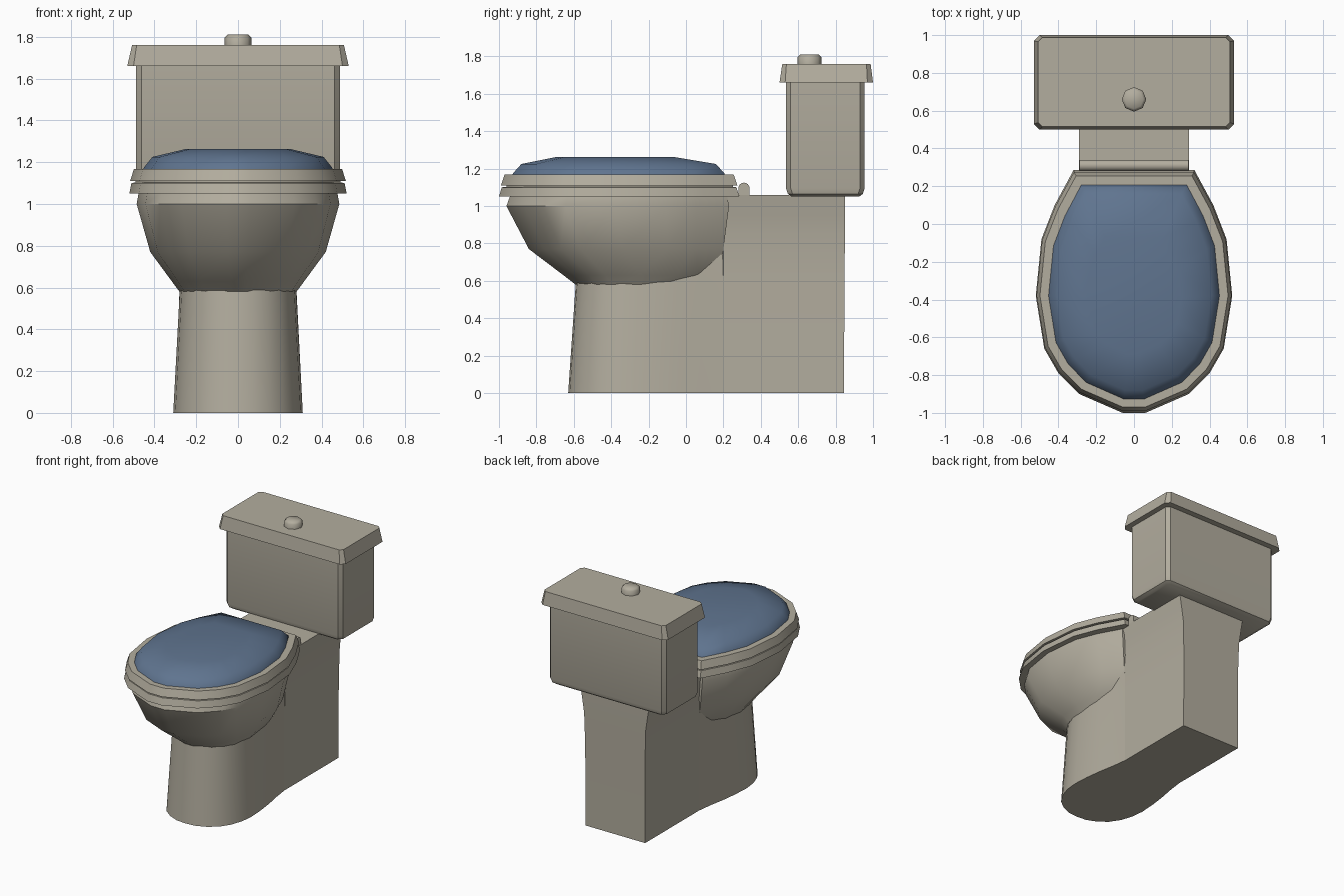
import bpy, bmesh, math

if "Cube" in bpy.data.objects:
    bpy.data.objects.remove(bpy.data.objects["Cube"])


def material(name, rgb):
    m = bpy.data.materials.new(name)
    m.diffuse_color = (*rgb, 1)
    m.use_nodes = True
    m.node_tree.nodes["Principled BSDF"].inputs["Base Color"].default_value = m.diffuse_color
    return m


CERAMIC = material("warm ceramic", (0.45, 0.42, 0.345))
BLUE = material("slate blue", (0.115, 0.175, 0.275))


def loft(name, rings, mat, smooth=30):
    """Skin a stack of equal-length closed rings and cap both ends."""
    bm = bmesh.new()
    vs = [[bm.verts.new(p) for p in r] for r in rings]
    n = len(vs[0])
    for a, b in zip(vs, vs[1:]):
        for i in range(n):
            j = (i + 1) % n
            bm.faces.new((a[i], a[j], b[j], b[i]))
    bm.faces.new(vs[0][::-1])
    bm.faces.new(vs[-1])
    bmesh.ops.recalc_face_normals(bm, faces=bm.faces)
    me = bpy.data.meshes.new(name)
    bm.to_mesh(me)
    bm.free()
    me.materials.append(mat)
    ob = bpy.data.objects.new(name, me)
    bpy.context.collection.objects.link(ob)
    bpy.ops.object.select_all(action='DESELECT')
    ob.select_set(True)
    bpy.context.view_layer.objects.active = ob
    bpy.ops.object.shade_smooth_by_angle(angle=math.radians(smooth))
    return ob


def mirrored(half):
    """Close a right-hand outline with its mirror image."""
    return half + [(-x, y) for x, y in reversed(half) if x > 1e-6]


# Seat plan, shared by the bowl, seat, lid rim and lid panel
SEAT = mirrored([(0.06, -1.0), (0.29, -0.90), (0.40, -0.79), (0.475, -0.66),
                 (0.52, -0.38), (0.49, -0.08), (0.42, 0.10), (0.32, 0.285)])


def seat_ring(hw, front, back, z):
    return [(x * hw / 0.52, front + (y + 1) / 1.285 * (back - front), z) for x, y in SEAT]


def box_ring(hw, y0, y1, c, z):
    """Rectangle with cut corners."""
    half = [(hw - c, y0), (hw, y0 + c), (hw, y1 - c), (hw - c, y1)]
    return [(x, y, z) for x, y in mirrored(half)]


# Pedestal: rounded front narrowing to a waist
foot = mirrored([(0, -0.63), (0.08, -0.622), (0.155, -0.59), (0.22, -0.54), (0.27, -0.465),
                 (0.30, -0.375), (0.31, -0.28), (0.303, -0.16), (0.288, -0.04),
                 (0.266, 0.08), (0.25, 0.2)])


def foot_ring(z):
    t = z / 0.58
    ring = []
    for x, y in foot:
        k = min(1, max(0, (0.2 - y) / 0.48))
        ring.append((x * (1 - 0.1 * t * k), y + 0.04 * t * max(0, -y) / 0.63, z))
    return ring


loft("pedestal", [foot_ring(0), foot_ring(0.58), foot_ring(0.74)], CERAMIC, 40)

# Rear column flaring out under the tank
loft("rear_column", [[(x, y, z) for x, y in mirrored([(hw - 0.05, 0.14), (hw, 0.2), (hw, b)])]
                     for z, hw, b in [(0, 0.25, 0.845), (0.6, 0.25, 0.847), (0.85, 0.257, 0.85),
                                      (0.95, 0.272, 0.85), (1.06, 0.29, 0.85)]], CERAMIC)

# Bowl
loft("bowl", [seat_ring(*r) for r in [
    (0.28, -0.59, 0.10, 0.58), (0.317, -0.655, 0.19, 0.63), (0.42, -0.84, 0.20, 0.77),
    (0.485, -0.96, 0.23, 1.0), (0.475, -0.94, 0.22, 1.055)]], CERAMIC, 35)

# Seat and lid rim, with a thin groove between
loft("seat", [seat_ring(0.52, -1.0, 0.285, 1.05), seat_ring(0.51, -0.985, 0.27, 1.10),
              seat_ring(0.49, -0.96, 0.25, 1.103), seat_ring(0.49, -0.96, 0.25, 1.12)], CERAMIC)
loft("lid_rim", [seat_ring(0.516, -0.99, 0.275, 1.11),
                 seat_ring(0.498, -0.97, 0.255, 1.168)], CERAMIC)

# Domed lid panel
loft("lid_panel", [seat_ring(*r) for r in [
    (0.455, -0.93, 0.21, 1.16), (0.45, -0.925, 0.205, 1.175), (0.41, -0.88, 0.16, 1.225),
    (0.25, -0.69, -0.07, 1.263)]], BLUE, 60)

# Hinge bar: an arch drawn across the back of the seat
arch = [(0.28, 1.05)] + [(0.31 - 0.03 * math.cos(a * math.pi / 8), 1.095 + 0.03 * math.sin(a * math.pi / 8))
                         for a in range(9)] + [(0.34, 1.05)]
loft("hinge_bar", [[(x, y, z) for y, z in arch] for x in (-0.288, 0.288)], CERAMIC)

# Tank with cut lower edge, and its lid
loft("tank", [box_ring(0.455, 0.565, 0.925, 0.025, 1.05), box_ring(0.48, 0.545, 0.945, 0.025, 1.065),
              box_ring(0.488, 0.535, 0.955, 0.025, 1.095),
              box_ring(0.488, 0.535, 0.955, 0.025, 1.67)], CERAMIC)
loft("tank_lid", [box_ring(0.53, 0.5, 1.0, 0.03, 1.66),
                  box_ring(0.507, 0.515, 0.987, 0.022, 1.76)], CERAMIC)

# Flush button
loft("flush_button", [[(r * math.cos(a * math.pi / 4), 0.66 + r * math.sin(a * math.pi / 4), z)
                       for a in range(8)]
                      for r, z in [(0.065, 1.75), (0.065, 1.795), (0.05, 1.81)]], CERAMIC, 50)
